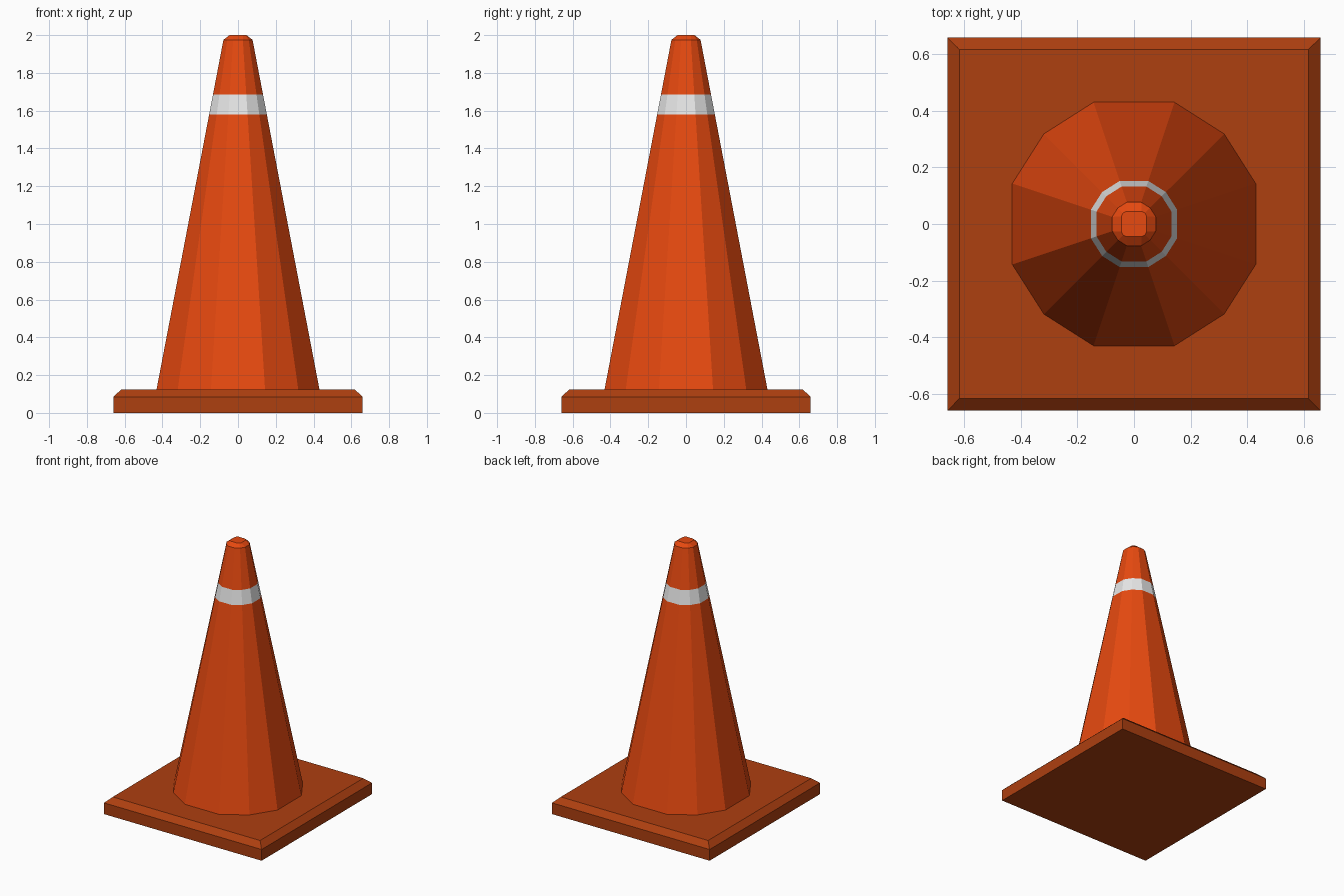
import bpy, bmesh

if "Cube" in bpy.data.objects:
    bpy.data.objects.remove(bpy.data.objects["Cube"])

def material(name, rgb):
    m = bpy.data.materials.new(name)
    m.diffuse_color = (*rgb, 1)
    m.use_nodes = True
    m.node_tree.nodes["Principled BSDF"].inputs["Base Color"].default_value = m.diffuse_color
    return m

orange = material("bright_orange", (0.80, 0.067, 0.005))
dark_orange = material("dark_orange", (0.42, 0.050, 0.005))
white = material("white_stripe", (0.80, 0.80, 0.80))

def ring(z, half, flat, corner):
    # twelve-sided outline: flat side half-length and diagonal corner position
    quarter = [(half, -flat), (half, flat), (corner, corner)]
    pts = []
    for _ in range(4):
        pts += [(x, y, z) for x, y in quarter]
        quarter = [(-y, x) for x, y in quarter]
    return pts

def square(z, h):
    return [(h, -h, z), (h, h, z), (-h, h, z), (-h, -h, z)]

def loft(name, rings, mats, cap_bottom=True, stripe=None):
    bm = bmesh.new()
    loops = [[bm.verts.new(p) for p in r] for r in rings]
    n = len(loops[0])
    for k, (a, b) in enumerate(zip(loops, loops[1:])):
        for i in range(n):
            j = (i + 1) % n
            f = bm.faces.new((a[i], a[j], b[j], b[i]))
            f.material_index = 1 if k == stripe else 0
    bm.faces.new(loops[-1])
    if cap_bottom:
        bm.faces.new(loops[0][::-1])
    me = bpy.data.meshes.new(name)
    bm.to_mesh(me)
    bm.free()
    for m in mats:
        me.materials.append(m)
    ob = bpy.data.objects.new(name, me)
    bpy.context.collection.objects.link(ob)
    return ob

# square base plate with chamfered top edge
loft("base_plate", [square(0, 0.66), square(0.085, 0.66), square(0.125, 0.617)], [dark_orange])

# tapered cone body with reflective stripe and bevelled tip
def cone_ring(z):
    h = 0.431 + (0.077 - 0.431) * (z - 0.125) / 1.85
    return ring(z, h, h * 0.332, h * 0.74)

rings = [cone_ring(z) for z in (0.125, 1.58, 1.685, 1.975)]
rings.append(ring(2.0, 0.045, 0.026, 0.039))
loft("cone_body", rings, [orange, white], cap_bottom=False, stripe=1)
